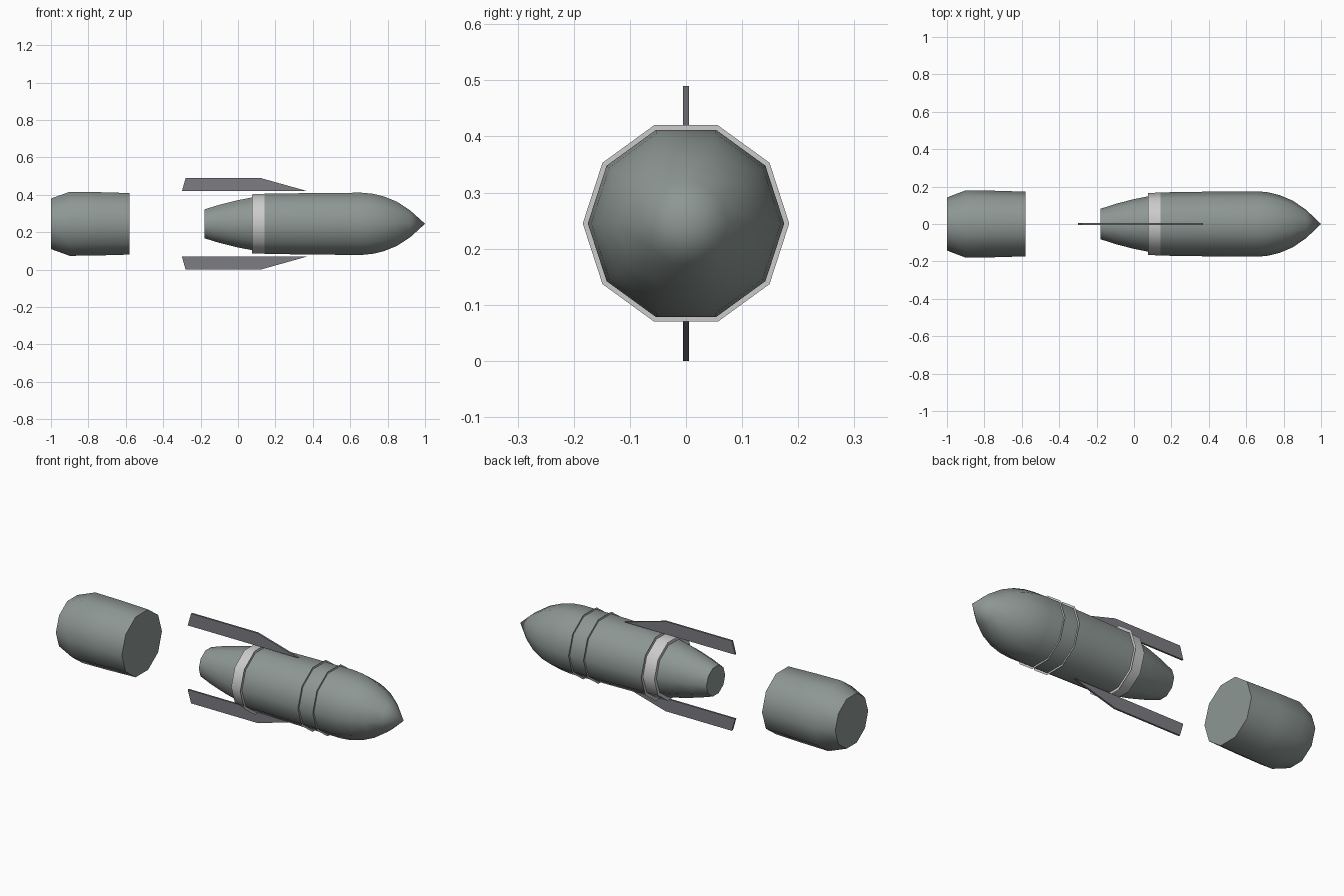
import bpy, math

if "Cube" in bpy.data.objects:
    bpy.data.objects.remove(bpy.data.objects["Cube"])

CZ = 0.245   # height of the long axis
N = 10       # sides of every turned part


def material(name, rgb):
    m = bpy.data.materials.new(name)
    m.diffuse_color = (*rgb, 1)
    m.use_nodes = True
    m.node_tree.nodes["Principled BSDF"].inputs["Base Color"].default_value = m.diffuse_color
    return m


hull = material("hull_grey", (0.27, 0.31, 0.295))
light = material("light_grey", (0.62, 0.62, 0.60))
dark = material("fin_grey", (0.20, 0.20, 0.225))


def make(name, verts, faces, mat, smooth=True):
    me = bpy.data.meshes.new(name)
    me.from_pydata(verts, [], faces)
    me.materials.append(mat)
    ob = bpy.data.objects.new(name, me)
    bpy.context.collection.objects.link(ob)
    bpy.ops.object.select_all(action='DESELECT')
    ob.select_set(True)
    bpy.context.view_layer.objects.active = ob
    if smooth:
        bpy.ops.object.shade_smooth_by_angle(angle=math.radians(42))
    return ob


def turned(name, profile, mat, caps=True):
    """Turn (x, radius) points around the long axis; zero radius makes a tip."""
    verts, faces, rings = [], [], []
    for x, r in profile:
        count = N if r > 0 else 1
        rings.append([len(verts) + i for i in range(count)])
        for i in range(count):
            a = math.tau * i / N
            verts.append((x, r * math.cos(a), CZ + r * math.sin(a)))
    for a, b in zip(rings, rings[1:]):
        for i in range(N):
            j = (i + 1) % N
            if len(b) == 1:
                faces.append((a[i], a[j], b[0]))
            else:
                faces.append((a[i], a[j], b[j], b[i]))
    if caps:
        faces.append(rings[0][::-1])
        if len(rings[-1]) > 1:
            faces.append(rings[-1])
    return make(name, verts, faces, mat)


# Main body: tapered tail, waist, straight barrel, pointed nose
turned("tail_cone", [(-0.18, 0.081), (-0.10, 0.107), (0, 0.133), (0.075, 0.148)], hull)
turned("waist_band", [(0.075, 0.166), (0.142, 0.168)], light)
turned("body_and_nose", [(0.142, 0.169), (0.40, 0.173), (0.66, 0.175), (0.72, 0.169),
                         (0.78, 0.154), (0.85, 0.124), (0.92, 0.076), (1.0, 0)], hull)

# Paper-thin collars standing proud of the body
for k, x in enumerate((0.142, 0.49, 0.58)):
    turned(f"collar_{k + 1}", [(x, 0.184), (x, 0.165)], light, caps=False)

# Detached rear canister
turned("rear_canister", [(-1.0, 0.142), (-0.90, 0.180), (-0.75, 0.178), (-0.58, 0.173)], hull)

# Upper and lower fins
outline = [(-0.30, 0.175), (0.37, 0.175), (0.12, 0.245), (-0.28, 0.245)]
for name, s in (("upper_fin", 1), ("lower_fin", -1)):
    verts = [(x, y * s, CZ + s * h) for y in (-0.005, 0.005) for x, h in outline]
    faces = [(0, 1, 2, 3), (7, 6, 5, 4)] + [(i, i + 4, (i + 1) % 4 + 4, (i + 1) % 4) for i in range(4)]
    make(name, verts, faces, dark, smooth=False)
